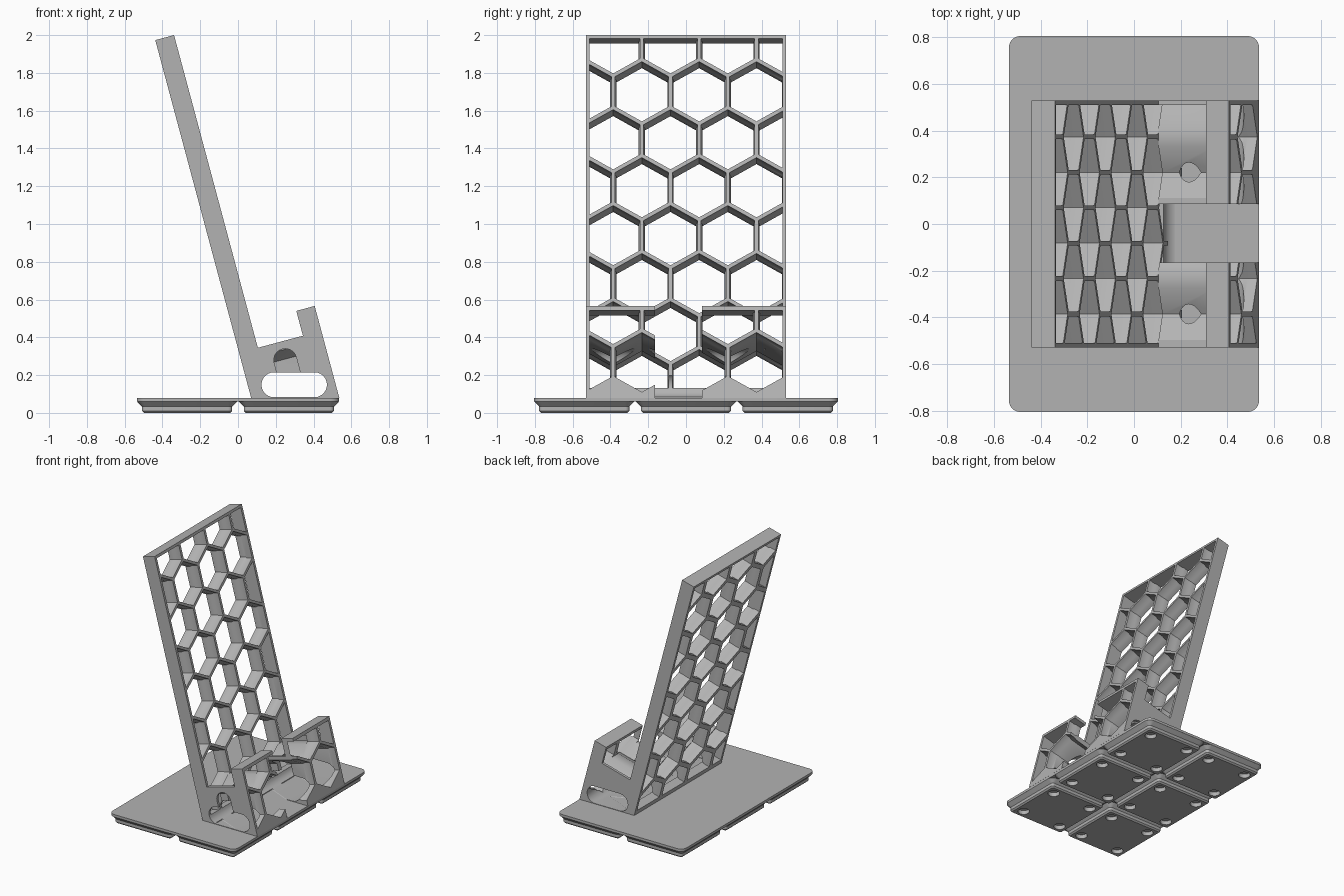
import bpy, bmesh, math
from mathutils import Vector

cube = bpy.data.objects.get("Cube")
if cube:
    bpy.data.objects.remove(cube, do_unlink=True)

grey = bpy.data.materials.new("plain grey")
grey.use_nodes = True
grey.diffuse_color = (0.45, 0.45, 0.45, 1)
grey.node_tree.nodes["Principled BSDF"].inputs["Base Color"].default_value = grey.diffuse_color

TILT = math.radians(15)
UP = Vector((-math.sin(TILT), 0, math.cos(TILT)))     # up along the back rest
OUT = Vector((math.cos(TILT), 0, math.sin(TILT)))     # out of its front face
FOOT = Vector((0.176, 0, 0.08))                       # lower edge of that face
FLOOR = 0.08
DEPTH = 0.103
HALF_W = 0.53
BORDER = 0.02
PITCH = 0.3035
ROW = PITCH * math.sqrt(3) / 2


def tilted(out, up, y=0.0):
    return FOOT + OUT * out + UP * up + Vector((0, y, 0))


def on_floor(out):
    return FOOT + Vector((out / math.cos(TILT), 0, 0))


def loft(bm, rings):
    """Skin a list of equal rings of points and cap both ends."""
    rings = [[bm.verts.new(p) for p in ring] for ring in rings]
    faces = [bm.faces.new(rings[0]), bm.faces.new(rings[-1])]
    for a, b in zip(rings, rings[1:]):
        for i in range(len(a)):
            j = (i + 1) % len(a)
            faces.append(bm.faces.new((a[i], a[j], b[j], b[i])))
    return faces


def prism(bm, points, y0, y1):
    loft(bm, [[Vector((p.x, y, p.z)) for p in points] for y in (y0, y1)])


def finish(bm, name):
    bmesh.ops.recalc_face_normals(bm, faces=bm.faces[:])
    mesh = bpy.data.meshes.new(name)
    bm.to_mesh(mesh)
    bm.free()
    ob = bpy.data.objects.new(name, mesh)
    bpy.context.scene.collection.objects.link(ob)
    mesh.materials.append(grey)
    return ob


def cut(ob, cutters):
    """Subtract each cutter and bake the result."""
    for cutter in cutters:
        cutter.hide_render = True
        mod = ob.modifiers.new("cut", 'BOOLEAN')
        mod.operation = 'DIFFERENCE'
        mod.solver = 'EXACT'
        mod.object = cutter
    bpy.context.view_layer.update()
    graph = bpy.context.evaluated_depsgraph_get()
    mesh = bpy.data.meshes.new_from_object(ob.evaluated_get(graph))
    ob.modifiers.clear()
    ob.data = mesh


def smooth(ob):
    bpy.ops.object.select_all(action='DESELECT')
    ob.select_set(True)
    bpy.context.view_layer.objects.active = ob
    bpy.ops.object.shade_smooth_by_angle(angle=math.radians(30))


def honeycomb(name, profile, low, high):
    """Hexagonal tunnels; profile lists (distance out, wall thickness)."""
    bm = bmesh.new()
    limits = [(Vector((0, HALF_W - BORDER, 0)), Vector((0, 1, 0))),
              (Vector((0, BORDER - HALF_W, 0)), Vector((0, -1, 0))),
              (tilted(0, high), UP), (tilted(0, low), -UP)]
    for row in range(-3, 5):
        up = 0.89 + row * ROW
        shift = -0.082 if row % 2 == 0 else -0.082 - PITCH / 2
        for col in range(-3, 4):
            y = shift + col * PITCH
            if abs(y) > HALF_W - BORDER + PITCH / 2 - 0.025 or up - PITCH * 0.55 > high:
                continue
            piece = bmesh.new()
            rings = []
            for out, wall in profile:
                r = (PITCH - wall) / math.sqrt(3)
                angles = [math.radians(30 + 60 * k) for k in range(6)]
                rings.append([tilted(out, up + r * math.sin(a), y + r * math.cos(a))
                              for a in angles])
            loft(piece, rings)
            for point, normal in limits:
                bmesh.ops.bisect_plane(piece, geom=piece.verts[:] + piece.edges[:] + piece.faces[:],
                                       plane_co=point, plane_no=normal, clear_outer=True)
                rim = [e for e in piece.edges if e.is_boundary]
                if rim:
                    bmesh.ops.holes_fill(piece, edges=rim, sides=0)
            scrap = bpy.data.meshes.new("scrap")
            piece.to_mesh(scrap)
            piece.free()
            bm.from_mesh(scrap)
            bpy.data.meshes.remove(scrap)
    return finish(bm, name)


def rounded(cx, cy, hx, hy, r, z, n=6):
    ring = []
    for q, (sx, sy) in enumerate(((1, 1), (-1, 1), (-1, -1), (1, -1))):
        for k in range(n + 1):
            a = math.radians(90 * (q + k / n))
            ring.append(Vector((cx + sx * (hx - r) + r * math.cos(a),
                                cy + sy * (hy - r) + r * math.sin(a), z)))
    return ring


# Base slab
bm = bmesh.new()
loft(bm, [rounded(0, 0, 0.5355, 0.805, 0.048, z) for z in (0.061, FLOOR)])
smooth(finish(bm, "base_slab"))

# Six stepped feet with round sockets underneath
bm, holes = bmesh.new(), bmesh.new()
CELL = 0.5388
for cx in (-CELL / 2, CELL / 2):
    for cy in (-CELL, 0, CELL):
        steps = ((0.228, 0.0103, 0), (0.2385, 0.0205, 0.0103),
                 (0.2385, 0.0205, 0.0334), (0.266, 0.048, 0.061))
        loft(bm, [rounded(cx, cy, h, h, r, z) for h, r, z in steps])
        for sx in (-1, 1):
            for sy in (-1, 1):
                loft(holes, [rounded(cx + sx * 0.167, cy + sy * 0.167, 0.0415, 0.0415, 0.0414, z)
                             for z in (-0.05, 0.031)])
feet = finish(bm, "base_feet")
sockets = finish(holes, "socket_cutter")
cut(feet, [sockets])
smooth(feet)

# Cutter for the long rounded slot along the bottom
bm = bmesh.new()
slot = []
for cx, start in ((0.405, -90), (0.19, 90)):
    for k in range(13):
        a = math.radians(start + 15 * k)
        slot.append(Vector((cx + 0.066 * math.cos(a), 0, 0.149 + 0.066 * math.sin(a))))
prism(bm, slot, -1, 1)
slot_cutter = finish(bm, "slot_cutter")

# Cutter for the arched cable passage, closed at the back side wall
bm = bmesh.new()
centre = Vector((0.25, 0, 0.28))
arch = [centre + 0.06 * (math.cos(a) * OUT + math.sin(a) * UP)
        for a in (math.pi * k / 14 for k in range(15))]
arch += [arch[-1] - UP * 0.1, arch[0] - UP * 0.1]
prism(bm, arch, -0.7, 0.42)
arch_cutter = finish(bm, "arch_cutter")

# Leaning back rest
TOP = 1.988
bm = bmesh.new()
prism(bm, [on_floor(0), tilted(0, TOP), tilted(-DEPTH, TOP), on_floor(-DEPTH)], -HALF_W, HALF_W)
back_rest = finish(bm, "back_rest")
rest_cutter = honeycomb("rest_cutter", ((-0.25, 0.034), (-0.06, 0.034), (-0.045, 0.02), (0.1, 0.02)),
                        0.062, TOP - BORDER)
cut(back_rest, [rest_cutter, slot_cutter])
smooth(back_rest)

# Two ledges with raised front lips
LIP_IN, LIP_OUT, LEDGE, LIP_TOP = 0.247, 0.348, 0.274, 0.41
outline = [on_floor(0), tilted(0, LEDGE), tilted(LIP_IN, LEDGE), tilted(LIP_IN, LIP_TOP),
           tilted(LIP_OUT, LIP_TOP), on_floor(LIP_OUT)]
ledge_cutter = honeycomb("ledge_cutter", ((-0.1, 0.036), (0.29, 0.036), (0.305, 0.021), (0.5, 0.021)),
                         -0.5, LIP_TOP - 0.024)
for name, y0, y1 in (("right_ledge", -HALF_W, -0.165), ("left_ledge", 0.085, HALF_W)):
    bm = bmesh.new()
    prism(bm, outline, y0, y1)
    ledge = finish(bm, name)
    cut(ledge, [ledge_cutter, slot_cutter, arch_cutter])
    smooth(ledge)

# Remove the helpers
for helper in (sockets, slot_cutter, arch_cutter, rest_cutter, ledge_cutter):
    bpy.data.objects.remove(helper, do_unlink=True)
